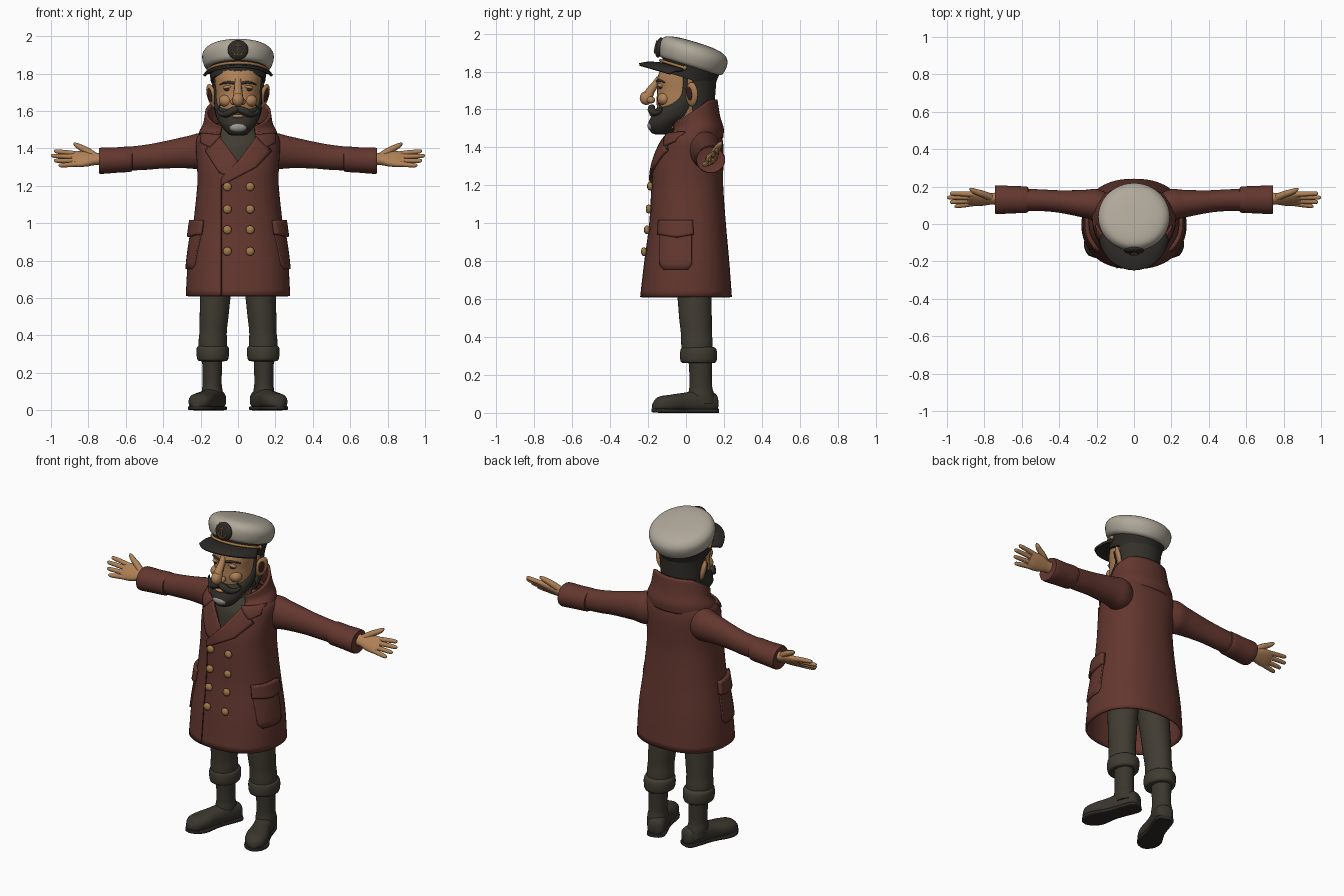
import bpy, bmesh
from math import sin, cos, pi, radians
from mathutils import Matrix, Vector

cube = bpy.data.objects.get("Cube")
if cube:
    bpy.data.objects.remove(cube, do_unlink=True)


def material(name, r, g, b):
    m = bpy.data.materials.new(name)
    m.use_nodes = True
    m.diffuse_color = (r, g, b, 1)
    bsdf = m.node_tree.nodes["Principled BSDF"]
    bsdf.inputs["Base Color"].default_value = (r, g, b, 1)
    bsdf.inputs["Roughness"].default_value = 0.8
    return m


COAT = material("maroon wool", .125, .038, .028)
SEAM = material("dark maroon", .05, .016, .012)
SKIN = material("tan skin", .43, .22, .095)
CLOTH = material("grey brown cloth", .052, .045, .032)
BOOT = material("dark leather", .042, .037, .027)
HAIR = material("dark hair", .034, .030, .024)
WHITE = material("cap cream", .43, .39, .32)
GOLD = material("brass", .36, .19, .07)
GREY = material("chin grey", .35, .33, .30)
BLACK = material("cap black", .026, .023, .019)


def finish(name, data, mat, mirror=False, matrix=None, thick=0):
    """Place data in the scene, with optional thickness and x mirror."""
    data.materials.append(mat)
    if matrix:
        data.transform(matrix)
    ob = bpy.data.objects.new(name, data)
    bpy.context.collection.objects.link(ob)
    if thick:
        mod = ob.modifiers.new("thickness", 'SOLIDIFY')
        mod.thickness, mod.offset = thick, 0
    if mirror:
        ob.modifiers.new("mirror", 'MIRROR').use_mirror_merge = False
    return ob


def mesh_from(bm, name, angle=50):
    bmesh.ops.recalc_face_normals(bm, faces=bm.faces)
    me = bpy.data.meshes.new(name)
    bm.to_mesh(me)
    bm.free()
    me.shade_smooth()
    me.set_sharp_from_angle(angle=radians(angle))
    return me


def spline(rings, steps=4):
    """Catmull-Rom rows through the given rings."""
    out = []
    last = len(rings) - 1
    for i in range(last):
        a, b, c, d = (rings[max(0, min(last, j))] for j in (i - 1, i, i + 1, i + 2))
        for s in range(steps):
            t = s / steps
            out.append([q + t / 2 * (r - p + t * (2 * p - 5 * q + 4 * r - w + t * (3 * (q - r) + w - p)))
                        for p, q, r, w in zip(a, b, c, d)])
    return out + [list(rings[-1])]


def loft(name, axis, rings, mat, n=2, arc=None, gap=False, steps=4, seg=32, **kw):
    """Skin rings of (position, centre, centre, radius, radius[, gap])."""
    bm = bmesh.new()
    rows = []
    for ring in spline(rings, steps):
        pos, c1, c2, r1, r2 = ring[:5]
        lo, hi = arc or (-pi, pi)
        if gap:
            lo, hi = lo + max(0, ring[5]), hi - max(0, ring[5])
        row = []
        for i in range(seg + (1 if arc or gap else 0)):
            t = lo + (hi - lo) * i / seg
            u, v = (abs(f) ** (2 / n) * (1 if f > 0 else -1) for f in (sin(t), cos(t)))
            u, v = c1 + r1 * u, c2 + r2 * v
            row.append(bm.verts.new({'X': (pos, u, v), 'Y': (u, pos, v), 'Z': (u, v, pos)}[axis]))
        rows.append(row)
    closed = not (arc or gap)
    for a, b in zip(rows, rows[1:]):
        for i in range(seg):
            j = (i + 1) % len(a)
            bm.faces.new((a[i], a[j], b[j], b[i]))
    if closed:
        bm.faces.new(rows[0])
        bm.faces.new(rows[-1])
    else:
        bmesh.ops.remove_doubles(bm, verts=bm.verts, dist=1e-4)
    return finish(name, mesh_from(bm, name), mat, **kw)


def ball(name, centre, size, mat, tilt=(0, 0, 0), **kw):
    bm = bmesh.new()
    bmesh.ops.create_uvsphere(bm, u_segments=24, v_segments=14, radius=1)
    rot = Matrix.Rotation(tilt[2], 4, 'Z') @ Matrix.Rotation(tilt[1], 4, 'Y') @ Matrix.Rotation(tilt[0], 4, 'X')
    bm.transform(Matrix.Translation(centre) @ rot @ Matrix.Diagonal((*size, 1)))
    return finish(name, mesh_from(bm, name, 180), mat, **kw)


def tube(name, points, mat, **kw):
    """Round strand through (x, y, z, radius) points."""
    cu = bpy.data.curves.new(name, 'CURVE')
    cu.dimensions, cu.bevel_depth, cu.bevel_resolution = '3D', 1, 3
    cu.use_fill_caps, cu.resolution_u = True, 6
    sp = cu.splines.new('NURBS')
    sp.points.add(len(points) - 1)
    for p, (x, y, z, r) in zip(sp.points, points):
        p.co, p.radius = (x, y, z, 1), r
    sp.use_endpoint_u, sp.order_u, sp.use_smooth = True, 3, True
    return finish(name, cu, mat, **kw)


# Coat body, open at the hem and at the neck
POW = 2.3
coat = [(.61, 0, 0, .273, .236, 0), (.8, 0, .004, .262, .218, 0), (1, 0, .008, .233, .196, 0),
        (1.2, 0, .007, .212, .183, 0), (1.3, 0, .013, .213, .178, 0), (1.4, 0, .03, .218, .162, .2),
        (1.46, 0, .04, .212, .142, .45), (1.5, 0, .055, .17, .11, .6), (1.53, 0, .06, .12, .07, .8)]
loft("coat_body", 'Z', coat, COAT, n=POW, gap=True, seg=64, thick=.012)


def coat_at(z):
    rows = spline(coat)
    for a, b in zip(rows, rows[1:]):
        if z <= b[0]:
            break
    t = (z - a[0]) / (b[0] - a[0])
    return [p + (q - p) * t for p, q in zip(a, b)]


def front(x, z):
    _, _, cy, rx, ry, _ = coat_at(z)
    return Vector((x, cy - ry * (1 - min(.98, abs(x) / rx) ** POW) ** (1 / POW), z))


def side(y, z):
    _, _, cy, rx, ry, _ = coat_at(z)
    return Vector((rx * (1 - min(.98, abs(y - cy) / ry) ** POW) ** (1 / POW), y, z))


def patch(name, outline, surface, offset, mat, thick, **kw):
    """Cloth piece that follows the coat surface."""
    bm = bmesh.new()
    bm.faces.new([bm.verts.new((u, 0, z)) for u, z in outline])
    bmesh.ops.triangulate(bm, faces=bm.faces)
    bmesh.ops.subdivide_edges(bm, edges=bm.edges, cuts=5, use_grid_fill=True)
    for v in bm.verts:
        v.co = surface(v.co.x, v.co.z) + Vector(offset)
    return finish(name, mesh_from(bm, name), mat, thick=thick, **kw)


# Lapels, pockets, front seam and buttons
patch("left_lapel", [(.1, 1.465), (.15, 1.42), (.178, 1.385), (.1, 1.3), (-.09, 1.2), (-.09, 1.24), (0, 1.33)],
      front, (0, -.014, 0), COAT, .016)
patch("right_lapel", [(-.1, 1.465), (-.15, 1.42), (-.172, 1.385), (-.1, 1.27), (-.06, 1.25), (0, 1.33)],
      front, (0, -.009, 0), COAT, .012)
patch("collar_wings", [(.09, 1.47), (.2, 1.48), (.198, 1.43), (.15, 1.405)], front, (0, -.016, 0),
      COAT, .014, mirror=True)
patch("pockets", [(-.135, .78), (-.115, .755), (.01, .755), (.03, .78), (.03, .97), (-.135, .97)], side,
      (.008, 0, 0), COAT, .016, mirror=True)
patch("pocket_flaps", [(-.145, .94), (-.05, .925), (.04, .94), (.035, 1.015), (-.14, 1.015)], side,
      (.02, 0, 0), COAT, .022, mirror=True)
tube("front_seam", [(*(front(-.09, .612 + i * .06) - Vector((0, .006, 0))), .004) for i in range(11)], SEAM)
for z in (1.195, 1.075, .965, .85):
    for x in (-.057, .065):
        p = front(x, z)
        ball("coat_button", (x, p.y - .018, z), (.023, .015, .023), GOLD)
        ball("button_shank", (x, p.y - .008, z), (.014, .016, .014), SEAM)

# Standing collar, high at the back and falling to the front
collar = loft("collar", 'Z', [(1.45, 0, .04, .205, .148), (1.5, 0, .045, .2, .146), (1.56, 0, .048, .178, .125),
                              (1.65, 0, .04, .168, .118)], COAT, arc=(-2.6, 2.6), seg=48, thick=.016)
for v in collar.data.vertices:
    rise = (v.co.z - 1.45) / .2
    v.co.z -= rise * max(0, .12 - v.co.y) * .72

# Sweater
loft("sweater", 'Z', [(1.26, 0, 0, .14, .12), (1.4, 0, .02, .15, .13), (1.46, 0, .03, .14, .112),
                      (1.52, 0, .03, .09, .08), (1.6, 0, .03, .085, .08)], CLOTH)

# Sleeves and cuffs
loft("sleeves", 'X', [(.1, .08, 1.38, .06, .08), (.19, .1, 1.385, .085, .098), (.27, .108, 1.38, .074, .086),
                      (.4, .12, 1.365, .06, .072), (.52, .128, 1.35, .058, .066), (.73, .13, 1.337, .06, .058)],
     COAT, mirror=True)
loft("sleeve_cuffs", 'X', [(.565, .13, 1.343, .058, .058), (.575, .13, 1.343, .07, .068), (.65, .13, 1.338, .073, .068),
                           (.735, .13, 1.334, .077, .07), (.742, .13, 1.334, .066, .06)], COAT, mirror=True, steps=3)

# Hands, palm turned up and forward
hand = Matrix.Translation((.735, .135, 1.343)) @ Matrix.Rotation(radians(-42), 4, 'X')
loft("palms", 'X', [(-.03, 0, 0, .032, .034), (.03, 0, 0, .026, .034), (.07, 0, 0, .024, .046),
                    (.12, 0, 0, .02, .052), (.155, 0, 0, .013, .046)], SKIN, n=2.4, matrix=hand, mirror=True)
for z, end in ((-.04, .225), (-.014, .25), (.014, .265), (.039, .25)):
    tube("fingers", [(.12, 0, z * .9, .015), (.17, -.004, z * 1.1, .014), (end - .02, -.006, z * 1.25, .012),
                     (end - .005, -.008, z * 1.3, .01), (end, -.008, z * 1.3, .003)], SKIN, matrix=hand, mirror=True)
tube("thumbs", [(.03, -.005, .015, .02), (.07, -.012, .05, .019), (.115, -.016, .075, .015),
                (.135, -.016, .092, .012), (.143, -.016, .1, .003)], SKIN, matrix=hand, mirror=True)

# Trousers with rolled cuffs
loft("trousers", 'Z', [(.28, .135, .06, .072, .08), (.36, .135, .058, .076, .083), (.42, .133, .055, .073, .082),
                       (.5, .128, .05, .077, .086), (.62, .12, .044, .082, .09), (.85, .1, .03, .095, .1)],
     CLOTH, mirror=True)
loft("trouser_cuffs", 'Z', [(.262, .135, .066, .06, .07), (.268, .135, .066, .08, .092), (.3, .135, .066, .087, .098),
                            (.335, .135, .066, .085, .094), (.348, .135, .064, .07, .08)], CLOTH, mirror=True)

# Boots, toes turned out
loft("boot_shafts", 'Z', [(.05, .138, .085, .054, .07), (.1, .138, .08, .056, .068), (.14, .138, .078, .051, .06),
                          (.22, .138, .077, .052, .06), (.3, .138, .075, .056, .064)], BOOT, mirror=True)
foot = Matrix.Translation((.132, .08, 0)) @ Matrix.Rotation(radians(20), 4, 'Z')
loft("boot_feet", 'Y', [(.088, 0, .05, .025, .03), (.07, 0, .055, .048, .05), (0, 0, .06, .054, .06),
                        (-.09, 0, .055, .054, .052), (-.17, 0, .05, .066, .046), (-.235, 0, .045, .055, .04),
                        (-.268, 0, .035, .02, .018)], BOOT, n=2.4, matrix=foot, mirror=True)
loft("boot_soles", 'Y', [(.09, 0, .011, .03, .011), (.06, 0, .011, .054, .011), (-.08, 0, .011, .052, .011),
                         (-.18, 0, .011, .07, .011), (-.24, 0, .012, .055, .011), (-.272, 0, .014, .02, .01)],
     BLACK, n=6, matrix=foot, mirror=True)

# Head, ears and face
loft("head", 'Z', [(1.5, 0, -.04, .07, .07), (1.56, 0, -.03, .1, .11), (1.63, 0, -.015, .115, .14),
                   (1.7, 0, -.01, .119, .142), (1.76, 0, -.005, .125, .148), (1.82, 0, .01, .13, .14)], SKIN, n=2.2)
ball("ears", (.14, .03, 1.68), (.016, .038, .066), SKIN, tilt=(radians(-10), radians(12), radians(-35)), mirror=True)
ball("ear_hollows", (.151, .016, 1.685), (.006, .018, .038), SEAM, tilt=(0, radians(12), radians(-35)), mirror=True)
ball("cheeks", (.062, -.115, 1.655), (.04, .036, .034), SKIN, mirror=True)
tube("nose_bridge", [(0, -.14, 1.765, .018), (0, -.163, 1.73, .019), (0, -.195, 1.69, .026), (0, -.205, 1.655, .03)], SKIN)
ball("nose_tip", (0, -.21, 1.66), (.031, .034, .036), SKIN)
ball("nostrils", (.024, -.185, 1.65), (.017, .022, .018), SKIN, mirror=True)
ball("eyes", (.052, -.132, 1.717), (.023, .013, .012), HAIR, mirror=True)
ball("eyelids", (.052, -.132, 1.729), (.029, .018, .011), SKIN, tilt=(0, radians(12), 0), mirror=True)
tube("eyebrows", [(.02, -.152, 1.748, .007), (.055, -.146, 1.76, .009), (.098, -.112, 1.742, .003)], HAIR, mirror=True)

# Hair, beard with sideburns, moustache
loft("hair", 'Z', [(1.53, 0, .03, .09, .08), (1.6, 0, .02, .122, .12), (1.7, 0, .02, .13, .13),
                   (1.8, 0, .02, .142, .138)], HAIR, arc=(-1.45, 1.45), thick=.012)
loft("beard", 'Z', [(1.468, 0, -.13, .03, .03), (1.48, 0, -.13, .056, .055), (1.52, 0, -.11, .09, .09),
                    (1.56, 0, -.07, .113, .115), (1.6, 0, -.045, .123, .118), (1.635, 0, -.02, .127, .09),
                    (1.69, 0, -.005, .128, .04), (1.79, 0, -.005, .134, .035)], HAIR)
ball("chin_tuft", (0, -.172, 1.513), (.05, .032, .029), GREY, tilt=(radians(-15), 0, 0))
ball("lower_lip", (0, -.172, 1.572), (.032, .02, .01), SKIN)
tube("moustache", [(0, -.178, 1.612, .016), (.03, -.186, 1.605, .022), (.062, -.172, 1.58, .018),
                   (.098, -.138, 1.585, .01), (.112, -.128, 1.612, .006), (.095, -.146, 1.632, .003)], HAIR, mirror=True)

# Peaked cap, tipped back
cap = Matrix.Translation((0, .02, 1.805)) @ Matrix.Rotation(radians(-17), 4, 'X')
loft("cap_band", 'Z', [(-.045, 0, 0, .146, .148), (0, 0, 0, .152, .152), (.045, 0, -.002, .16, .16)], BLACK,
     matrix=cap, seg=48)
loft("cap_crown", 'Z', [(.022, 0, -.003, .16, .16), (.035, 0, -.004, .178, .176), (.075, 0, -.007, .191, .187),
                        (.11, 0, -.01, .186, .183), (.137, 0, -.014, .155, .155), (.15, 0, -.014, .09, .09),
                        (.153, 0, -.014, .004, .004)], WHITE, matrix=cap, seg=48)
loft("cap_visor", 'Z', [(-.008, 0, 0, .15, .15), (-.025, 0, -.03, .174, .19), (-.047, 0, -.048, .186, .216)], BLACK,
     arc=(pi - 1.35, pi + 1.35), matrix=cap, thick=.014)
tube("cap_braid", [(.162 * sin(a / 10), -.164 * cos(a / 10), .006, .008) for a in range(-14, 15, 2)], GOLD, matrix=cap)
ball("braid_buttons", (.157, -.03, .006), (.012, .012, .012), GOLD, matrix=cap, mirror=True)

# Cap badge with a brass anchor
badge = cap @ Matrix.Translation((0, -.188, .07)) @ Matrix.Rotation(radians(6), 4, 'X')
ball("badge", (0, 0, 0), (.055, .022, .054), BLACK, matrix=badge)
tube("anchor_shank", [(0, -.022, -.03, .004), (0, -.024, 0, .004), (0, -.02, .034, .004)], GOLD, matrix=badge)
tube("anchor_stock", [(-.016, -.021, .018, .003), (.016, -.021, .018, .003)], GOLD, matrix=badge)
tube("anchor_arms", [(-.028, -.018, -.006, .003), (-.02, -.02, -.03, .004), (0, -.02, -.034, .004),
                     (.02, -.02, -.03, .004), (.028, -.018, -.006, .003)], GOLD, matrix=badge)
